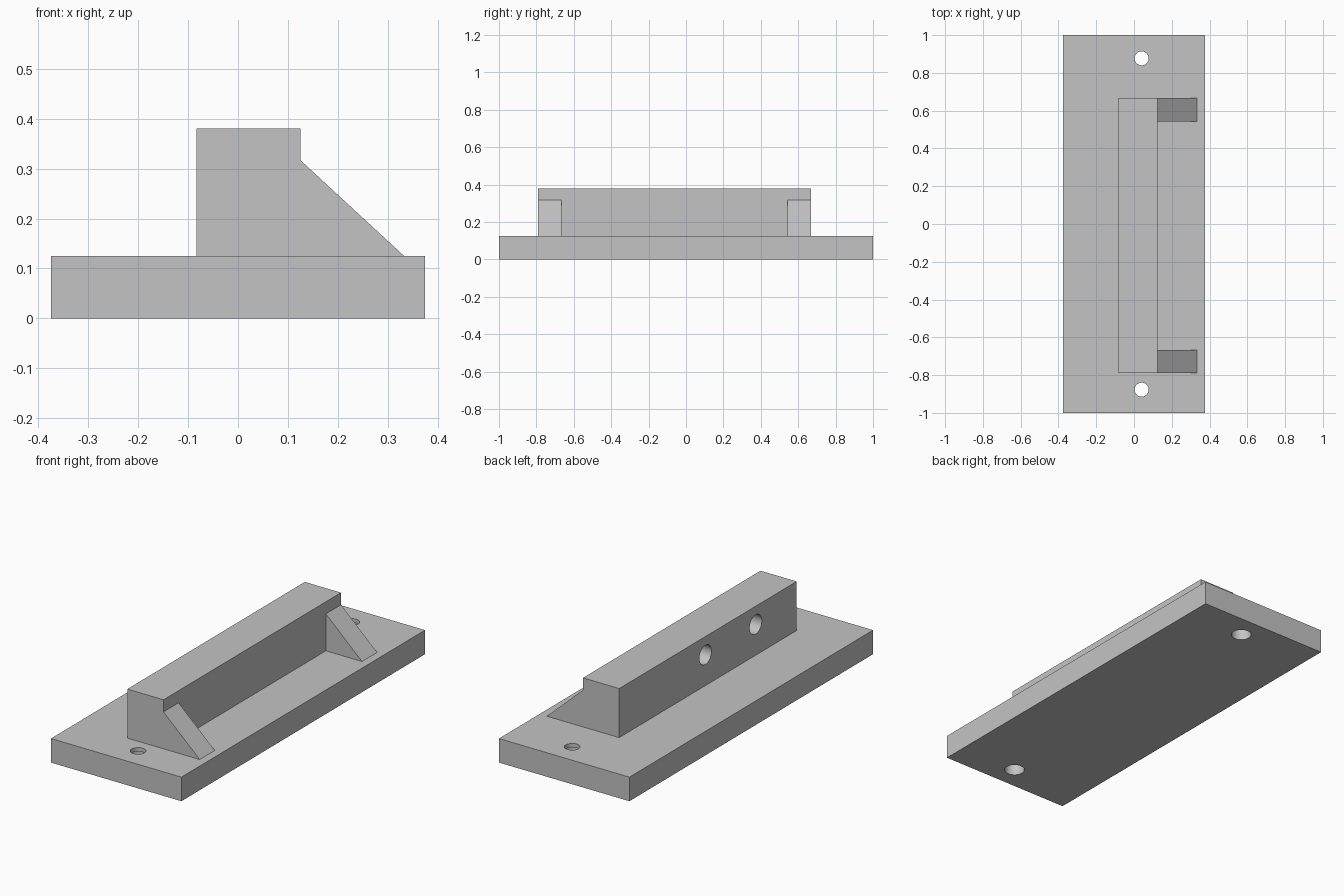
import bpy
import math

if "Cube" in bpy.data.objects:
    bpy.data.objects.remove(bpy.data.objects["Cube"], do_unlink=True)

grey = bpy.data.materials.new("plain grey")
grey.use_nodes = True
color = (0.55, 0.55, 0.55, 1)
grey.diffuse_color = color
grey.node_tree.nodes["Principled BSDF"].inputs["Base Color"].default_value = color


def prism(name, profile, y0, y1):
    """Extrude an x-z outline (counter-clockwise from the front) along y."""
    n = len(profile)
    verts = [(x, y, z) for y in (y0, y1) for x, z in profile]
    faces = [list(range(n)), list(range(2 * n - 1, n - 1, -1))]
    faces += [(i, i + n, (i + 1) % n + n, (i + 1) % n) for i in range(n)]
    mesh = bpy.data.meshes.new(name)
    mesh.from_pydata(verts, [], faces)
    mesh.materials.append(grey)
    ob = bpy.data.objects.new(name, mesh)
    bpy.context.collection.objects.link(ob)
    return ob


def box(name, x0, x1, y0, y1, z0, z1):
    return prism(name, [(x0, z0), (x1, z0), (x1, z1), (x0, z1)], y0, y1)


def drill(target, radius, depth, center, rotation=(0, 0, 0)):
    """Cut a round hole, then discard the cutter."""
    bpy.ops.mesh.primitive_cylinder_add(vertices=48, radius=radius, depth=depth,
                                        location=center, rotation=rotation)
    cutter = bpy.context.object
    cutter.hide_render = True
    cutter.data.materials.append(grey)
    mod = target.modifiers.new("hole", "BOOLEAN")
    mod.operation = "DIFFERENCE"
    mod.solver = "EXACT"
    mod.object = cutter
    bpy.context.view_layer.objects.active = target
    bpy.ops.object.modifier_apply(modifier=mod.name)
    bpy.data.objects.remove(cutter, do_unlink=True)


BASE_TOP = 0.125
BACK, FACE = -0.083, 0.125          # rail sides in x
NEAR, FAR = -0.79, 0.667            # rail ends in y
RIB = 0.124                         # rib thickness

# Base plate with counterbored mounting holes
base = box("base_plate", -0.375, 0.375, -1, 1, 0, BASE_TOP)
for y in (-0.877, 0.877):
    drill(base, 0.037, 0.5, (0.04, y, 0))
    drill(base, 0.049, 0.2, (0.04, y, 0.004))

# Upright rail with two blind holes in its back
rail = box("rail", BACK, FACE, NEAR, FAR, BASE_TOP, 0.38)
for y in (-0.454, -0.041):
    drill(rail, 0.05, 0.25, (BACK, y, 0.285), (0, math.pi / 2, 0))

# Triangular support ribs flush with the rail ends
outline = [(FACE, BASE_TOP), (0.333, BASE_TOP), (FACE, 0.317)]
front_rib = prism("front_rib", outline, NEAR, NEAR + RIB)
back_rib = prism("back_rib", outline, FAR - RIB, FAR)

# Smooth hole walls, sharp edges elsewhere
for ob in (base, rail):
    bpy.ops.object.select_all(action="DESELECT")
    ob.select_set(True)
    bpy.context.view_layer.objects.active = ob
    bpy.ops.object.shade_smooth_by_angle(angle=math.radians(30))
